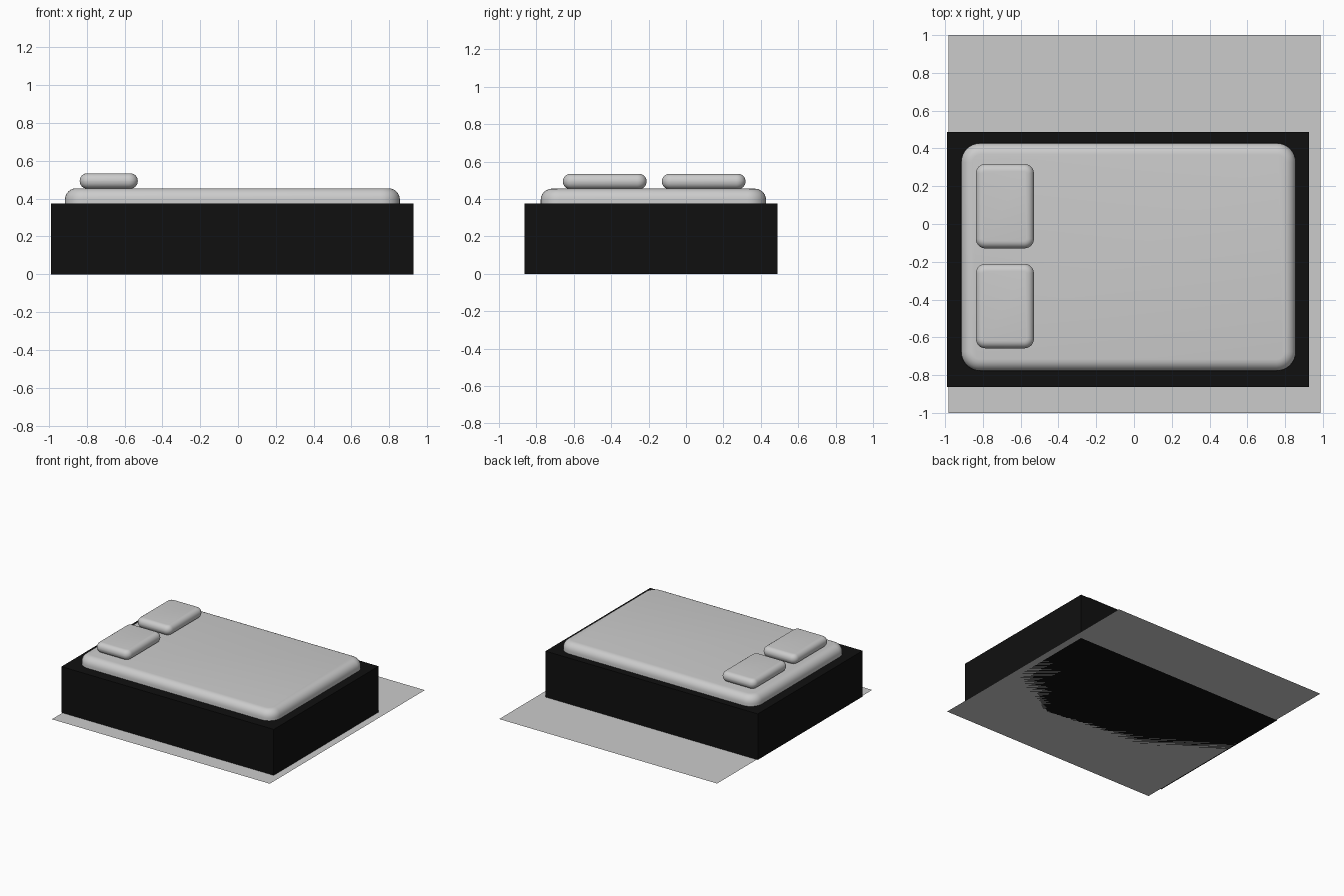
import bpy, bmesh, math

if "Cube" in bpy.data.objects:
    bpy.data.objects.remove(bpy.data.objects["Cube"])


def material(name, v):
    m = bpy.data.materials.new(name)
    m.diffuse_color = (v, v, v, 1)
    m.use_nodes = True
    m.node_tree.nodes["Principled BSDF"].inputs["Base Color"].default_value = m.diffuse_color
    return m


def box(name, x, y, z, corner=0, edge=0, bottom=False, mat=None):
    """Box from ranges; rounds the upright corners, then the top (and bottom) rims."""
    bm = bmesh.new()
    bmesh.ops.create_cube(bm, size=1)
    for v in bm.verts:
        for i, (lo, hi) in enumerate((x, y, z)):
            v.co[i] = lo if v.co[i] < 0 else hi
    if corner:
        upright = [e for e in bm.edges if abs(e.verts[0].co.z - e.verts[1].co.z) > 1e-4]
        bmesh.ops.bevel(bm, geom=upright, offset=corner, segments=8,
                        profile=0.5, affect='EDGES')
    if edge:
        levels = [z[1]] + ([z[0]] if bottom else [])
        rims = [e for e in bm.edges
                if any(all(abs(v.co.z - h) < 1e-5 for v in e.verts) for h in levels)]
        bmesh.ops.bevel(bm, geom=rims, offset=edge, segments=6,
                        profile=0.5, affect='EDGES')
    me = bpy.data.meshes.new(name)
    bm.to_mesh(me)
    bm.free()
    ob = bpy.data.objects.new(name, me)
    bpy.context.collection.objects.link(ob)
    if mat:
        me.materials.append(mat)
    if edge:
        bpy.ops.object.select_all(action='DESELECT')
        ob.select_set(True)
        bpy.context.view_layer.objects.active = ob
        bpy.ops.object.shade_smooth_by_angle(angle=math.radians(40))
    return ob


# floor sheet under the bed
bpy.ops.mesh.primitive_plane_add(size=2)
rug = bpy.context.object
rug.name = rug.data.name = "floor_rug"
rug.scale = (0.984, 1, 1)
rug.location.x = 0.003

# black bed base
box("bed_base", (-0.99, 0.927), (-0.863, 0.488), (0, 0.375), mat=material("black", 0.005))

# mattress, sunk slightly into the base
box("mattress", (-0.915, 0.856), (-0.777, 0.428), (0.34, 0.455), corner=0.1, edge=0.06)

# pair of pillows
for side, y0 in (("front", -0.658), ("back", -0.129)):
    box("pillow_" + side, (-0.837, -0.53), (y0, y0 + 0.447), (0.453, 0.534),
        corner=0.05, edge=0.039, bottom=True)
